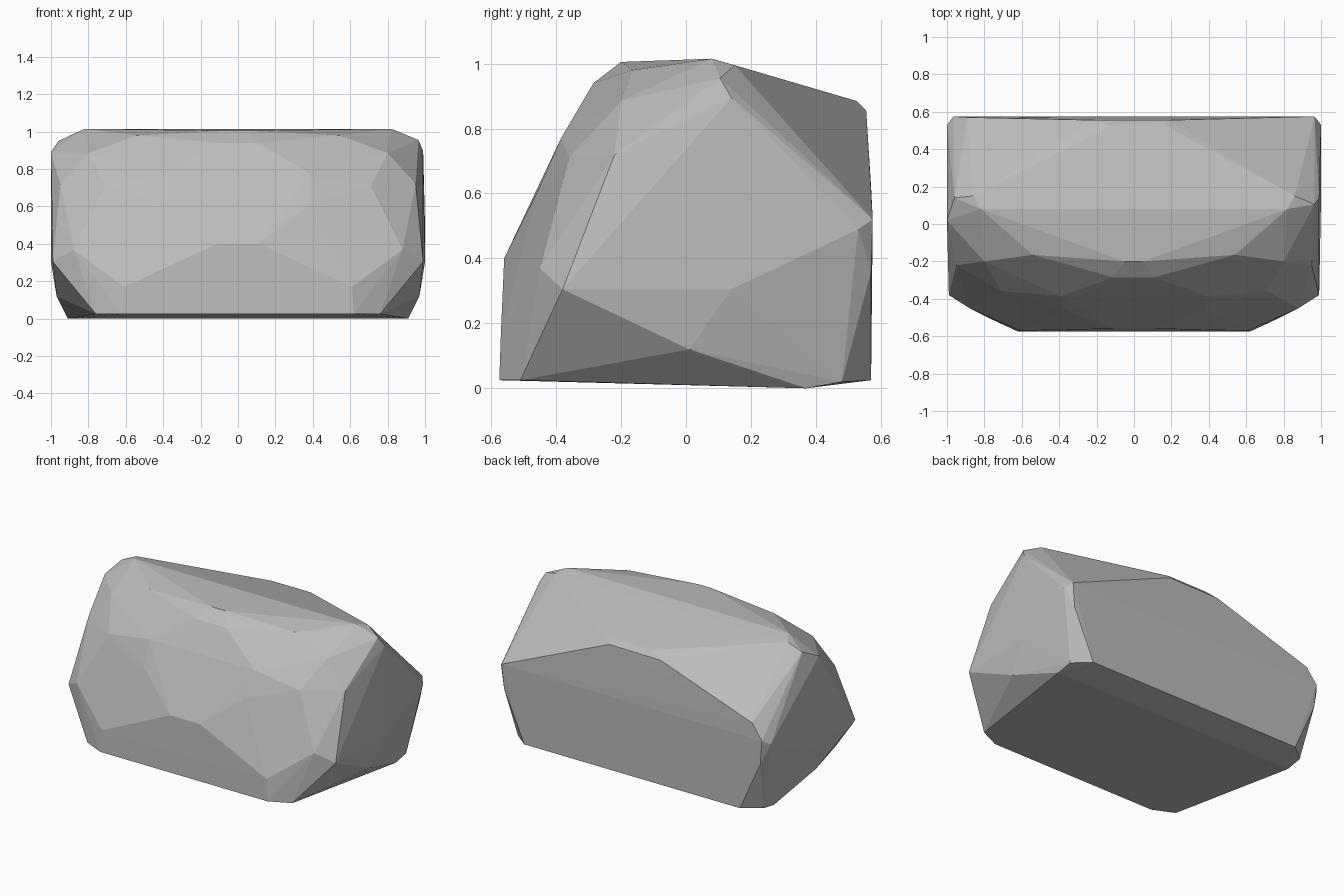
import bpy
import bmesh

default_cube = bpy.data.objects.get("Cube")
if default_cube:
    bpy.data.objects.remove(default_cube, do_unlink=True)


def make_material(name, colour):
    material = bpy.data.materials.new(name)
    material.use_nodes = True
    material.diffuse_color = colour
    shader = material.node_tree.nodes["Principled BSDF"]
    shader.inputs["Base Color"].default_value = colour
    shader.inputs["Roughness"].default_value = 0.9
    return material


def mirrored(corners):
    """Repeat every corner on the opposite side of the boulder."""
    return [(side * x, y, z) for x, y, z in corners for side in (-1, 1)]


def hull_object(name, corners, material):
    """Wrap the chipped corners in a faceted convex skin."""
    mesh = bpy.data.meshes.new(name)
    bm = bmesh.new()
    for corner in corners:
        bm.verts.new(corner)
    result = bmesh.ops.convex_hull(bm, input=bm.verts[:])
    unused = set(result["geom_interior"]) | set(result["geom_unused"])
    loose = [item for item in unused if isinstance(item, bmesh.types.BMVert)]
    bmesh.ops.delete(bm, geom=loose, context="VERTS")
    bmesh.ops.recalc_face_normals(bm, faces=bm.faces[:])
    for face in bm.faces:
        face.smooth = False
    bm.to_mesh(mesh)
    bm.free()
    mesh.materials.append(material)
    boulder = bpy.data.objects.new(name, mesh)
    bpy.context.collection.objects.link(boulder)
    return boulder


# Nearly flat underside
base = mirrored([
    (.62, -.575, .025), (.76, -.51, .025), (.91, .37, 0),
    (.91, .48, .02), (.8, .57, .025),
])

# Chipped, sloping front
front = mirrored([
    (.11, -.56, .4), (.61, -.57, .17), (.88, -.45, .37),
    (.38, -.455, .61), (.39, -.385, .77), (.71, -.36, .71),
    (.8, -.2, .885), (.11, -.285, .94),
])

# Broad crown
crown = mirrored([
    (.54, -.165, .98), (.05, -.2, 1.005), (.82, .08, 1.015),
    (.86, .15, .995),
])

# Blunt ends, with their own upper corners
ends = mirrored([
    (.99, -.38, .305), (.97, .01, .12), (1, .14, .305),
    (1, .53, .49), (.965, .575, .52), (.95, .57, .36),
    (.95, -.22, .72),
])
ends += [(.99, .14, .895), (.965, .105, .955),
         (-1, .02, .89), (-.96, .14, .95)]

# Off-centre peak along the back edge
back = [(.18, .555, .855), (-.2, .555, .85), (-.89, .57, .62),
        (.17, .525, .885), (-.12, .525, .885)]

stone = make_material("grey stone", (.5, .5, .5, 1))
hull_object("boulder", base + front + crown + ends + back, stone)
